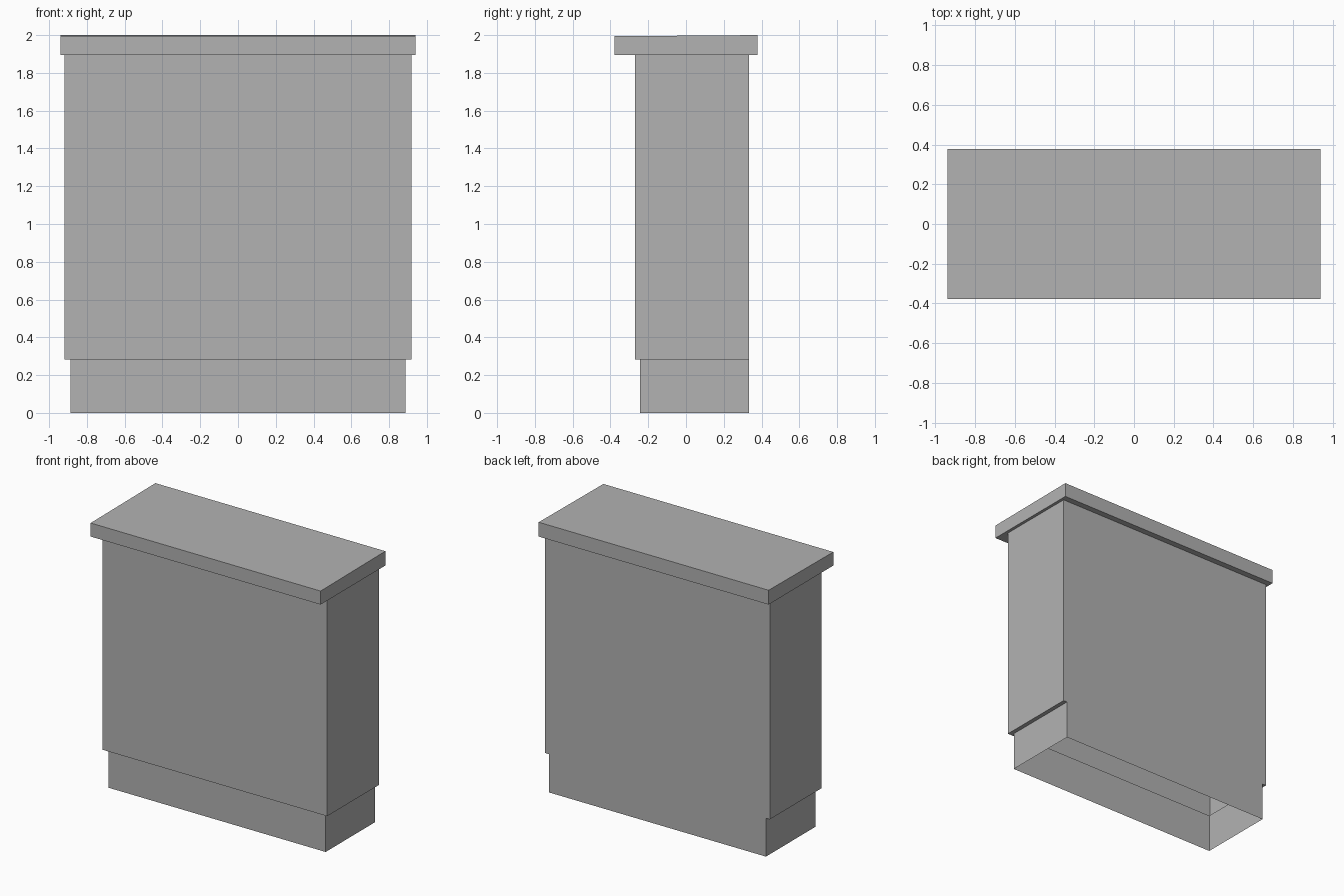
import bpy, bmesh

default_cube = bpy.data.objects.get("Cube")
if default_cube:
    bpy.data.objects.remove(default_cube, do_unlink=True)

grey = bpy.data.materials.new("plain_grey")
grey.use_nodes = True
colour = (0.448, 0.448, 0.448, 1)
grey.diffuse_color = colour
grey.node_tree.nodes["Principled BSDF"].inputs["Base Color"].default_value = colour


def add_box(bm, half_x, front, back, low, high):
    """Axis-aligned box, symmetric about x = 0."""
    for v in bmesh.ops.create_cube(bm, size=2)["verts"]:
        v.co = (half_x * v.co.x,
                back if v.co.y > 0 else front,
                high if v.co.z > 0 else low)


def facing(bm, direction):
    """Face that points up (1) or down (-1) most strongly."""
    bm.normal_update()
    return max(bm.faces, key=lambda f: f.normal.z * direction)


def finish(bm, name):
    mesh = bpy.data.meshes.new(name)
    bm.to_mesh(mesh)
    bm.free()
    mesh.materials.append(grey)
    bpy.context.collection.objects.link(bpy.data.objects.new(name, mesh))


BACK, STEP, TOP = 0.333, 0.283, 1.894

# Hollow cabinet, open below and covered by the countertop
bm = bmesh.new()
add_box(bm, 0.918, -0.27, BACK, STEP, TOP)
bmesh.ops.delete(bm, geom=[facing(bm, 1)], context="FACES_ONLY")
bmesh.ops.delete(bm, geom=[facing(bm, -1)], context="FACES_ONLY")
finish(bm, "cabinet_body")

# Recessed toe kick, flush with the back, with a ledge up to the body
bm = bmesh.new()
add_box(bm, 0.887, -0.243, BACK, 0, STEP)
bmesh.ops.delete(bm, geom=[facing(bm, -1)], context="FACES_ONLY")
lid = facing(bm, 1)
rim = list(lid.edges)
bmesh.ops.delete(bm, geom=[lid], context="FACES_ONLY")
ledge_edges = [e for e in rim if not all(v.co.y > 0 for v in e.verts)]
ledge = bmesh.ops.extrude_edge_only(bm, edges=ledge_edges)["geom"]
for v in ledge:
    if isinstance(v, bmesh.types.BMVert):
        v.co.x = 0.918 if v.co.x > 0 else -0.918
        v.co.y = BACK if v.co.y > 0 else -0.27
bmesh.ops.recalc_face_normals(bm, faces=bm.faces)
bm.normal_update()
# Keep the walls facing outward and the ledge facing down
for f in bm.faces:
    c = f.calc_center_median()
    flat = abs(f.normal.z) > 0.5
    if (flat and f.normal.z > 0) or (not flat and f.normal.dot(c) < 0):
        f.normal_flip()
finish(bm, "toe_kick")

# Overhanging countertop, very slightly lower at the front
bm = bmesh.new()
add_box(bm, 0.94, -0.378, 0.378, TOP, 2)
for v in bm.verts:
    if v.co.z > TOP + 0.05 and v.co.y < 0:
        v.co.z -= 0.006
finish(bm, "countertop")
